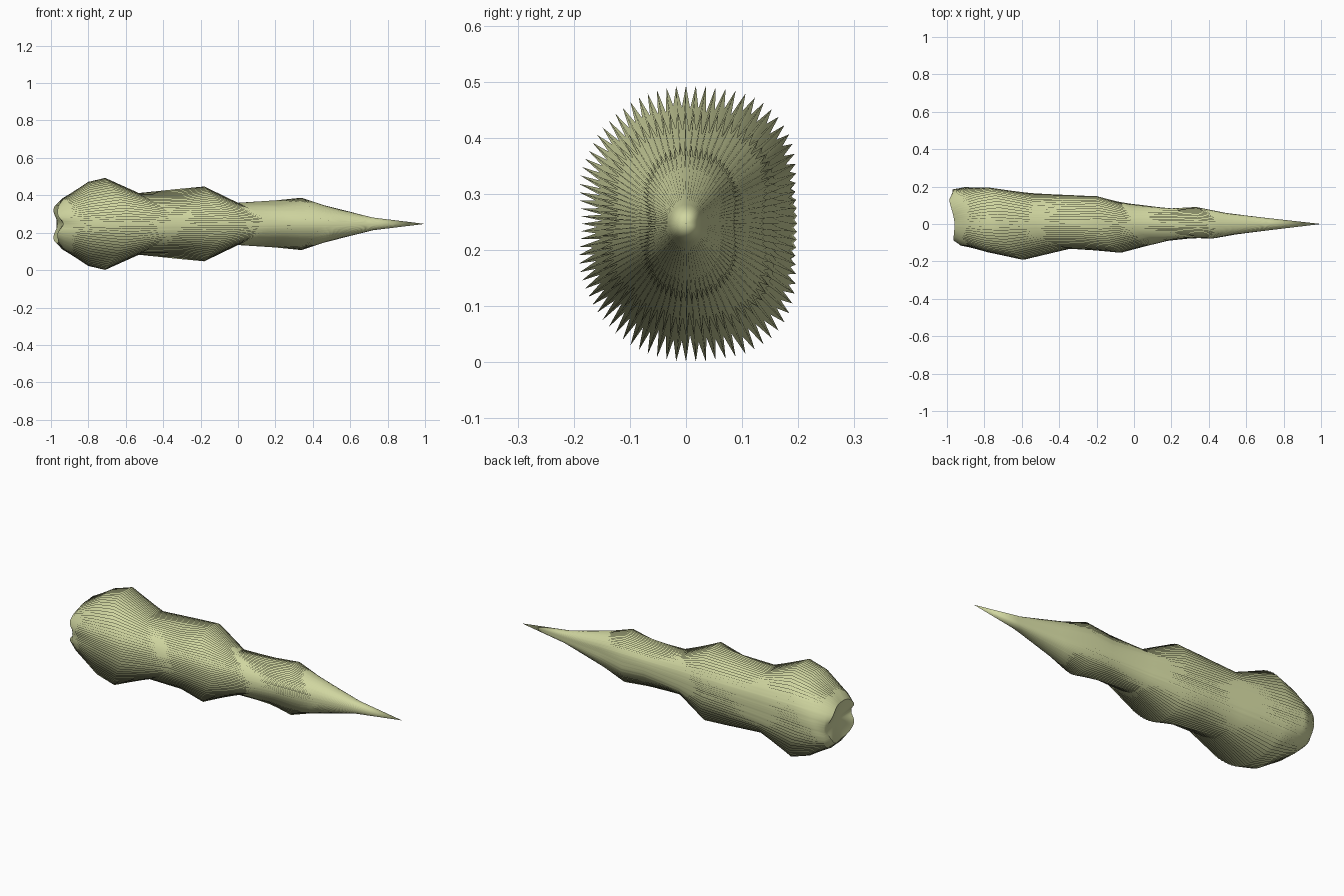
import bpy, bmesh, math, random

if "Cube" in bpy.data.objects:
    bpy.data.objects.remove(bpy.data.objects["Cube"])
random.seed(4)

PLEATS = 88
CENTRE_Z = 0.247

# Lengthwise profiles (x, radius) along the upper edge, the back and the front
TOP = [(-.96, .10), (-.93, .14), (-.80, .225), (-.71, .246), (-.53, .165), (-.32, .187),
       (-.18, .20), (0, .113), (.20, .126), (.34, .14), (.46, .10), (.72, .034)]
BACK = [(-1, .155), (-.97, .185), (-.90, .198), (-.80, .19), (-.55, .165), (-.36, .152),
        (-.20, .14), (-.03, .11), (.20, .082), (.33, .088), (.50, .055), (.75, .028)]
FRONT = [(-.97, .10), (-.93, .115), (-.78, .155), (-.58, .202), (-.33, .14), (-.20, .15),
         (-.06, .162), (.18, .09), (.30, .077), (.45, .072), (.55, .055), (.75, .03)]
# Depth of the folds at each station
FOLD = [0, .03, .12, .17, .05, .17, .18, .05, .14, .15, .04, 0]
DIPS = (5, 8)


def ring_point(station, angle, is_valley, jitter):
    """Blend the profiles around the body and press in the valleys."""
    c, s = math.cos(angle), math.sin(angle)
    side = BACK if c > 0 else FRONT
    w = s * s
    x = TOP[station][0] * w + side[station][0] * (1 - w)
    r = TOP[station][1] * w + side[station][1] * (1 - w)
    fold = FOLD[station]
    if c > 0:
        r *= 1 + math.sin(2 * angle) ** 2 * (.14 if 2 < station < 7 else .05)
        fold *= .25 + .75 * w
    else:
        # Hollows in front of the upper and lower fins, and a shallow front groove
        if station in DIPS:
            r *= 1 - .12 * w * min(1, -4 * c)
        if 1 < station < 7:
            r *= 1 - .08 * c ** 24
    if station == 0:
        # Notch across the blunt end
        x += .035 * c ** 16
    if is_valley:
        r *= 1 - fold * (.8 + .4 * jitter)
    return x, r * c, CENTRE_Z + r * s


# Pleated body lofted along x
bm = bmesh.new()
count = PLEATS * 2
jitters = [random.random() for _ in range(count)]
rings = []
for station in range(len(TOP)):
    rings.append([bm.verts.new(ring_point(station, math.tau * k / count, k % 2, jitters[k]))
                  for k in range(count)])
for low, high in zip(rings, rings[1:]):
    for k in range(count):
        n = (k + 1) % count
        bm.faces.new((low[k], low[n], high[n], high[k]))

# Pointed tip and hollow blunt end
tip = bm.verts.new((1, 0, CENTRE_Z))
hollow = bm.verts.new((-.935, .03, CENTRE_Z))
for k in range(count):
    n = (k + 1) % count
    bm.faces.new((rings[-1][k], rings[-1][n], tip))
    bm.faces.new((rings[0][n], rings[0][k], hollow))
bmesh.ops.recalc_face_normals(bm, faces=bm.faces)

# Smooth everywhere except the rim of the blunt end
for face in bm.faces:
    face.smooth = True
for k in range(count):
    bm.edges.get((rings[0][k], rings[0][(k + 1) % count])).smooth = False

mesh = bpy.data.meshes.new("pleated_body")
bm.to_mesh(mesh)
bm.free()
body = bpy.data.objects.new("pleated_body", mesh)
bpy.context.collection.objects.link(body)

# Single pale olive colour
olive = bpy.data.materials.new("pale_olive")
olive.use_nodes = True
colour = (.63, .67, .35, 1)
olive.diffuse_color = colour
olive.node_tree.nodes["Principled BSDF"].inputs["Base Color"].default_value = colour
mesh.materials.append(olive)
